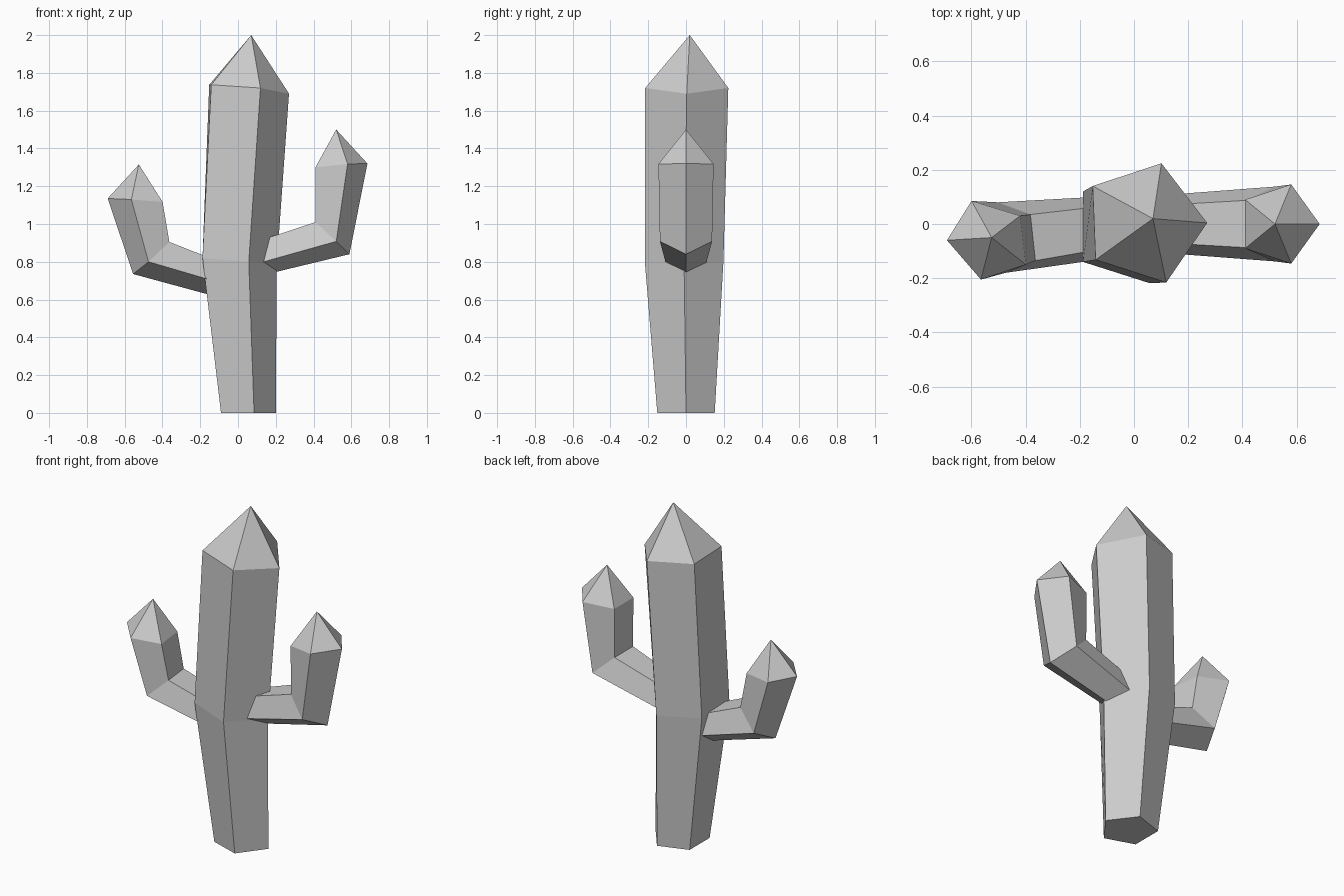
import bpy, bmesh

if "Cube" in bpy.data.objects:
    bpy.data.objects.remove(bpy.data.objects["Cube"])


def ring(outer, side, inner, side_w, inner_w, yc=0.0, skew=0.0):
    """Five-sided section: one outer point, a pair of sides, a pair of inner points (x, z)."""
    offsets = [(outer, 0), (side, -side_w), (inner, -inner_w), (inner, inner_w), (side, side_w)]
    return [(p[0] + skew * dy, yc + dy, p[1]) for p, dy in offsets]


def limb(name, rings, tip):
    """Bridge the sections, cap the base and close the top to a point."""
    bm = bmesh.new()
    loops = [[bm.verts.new(co) for co in r] for r in rings]
    apex = bm.verts.new(tip)
    bm.faces.new(loops[0])
    for i in range(5):
        j = (i + 1) % 5
        for a, b in zip(loops, loops[1:]):
            bm.faces.new((a[i], a[j], b[j], b[i]))
        bm.faces.new((loops[-1][i], loops[-1][j], apex))
    bmesh.ops.recalc_face_normals(bm, faces=bm.faces)
    mesh = bpy.data.meshes.new(name)
    bm.to_mesh(mesh)
    bm.free()
    obj = bpy.data.objects.new(name, mesh)
    bpy.context.collection.objects.link(obj)
    return obj


# Main trunk, widening upwards, with a pointed top
limb("trunk", [
    ring((0.20, 0), (0.085, 0), (-0.09, 0), 0.152, 0.094),
    ring((0.205, 0.78), (0.057, 0.80), (-0.188, 0.82), 0.208, 0.13, -0.01),
    ring((0.27, 1.69), (0.11, 1.72), (-0.147, 1.737), 0.22, 0.136, 0.004, -0.04),
], (0.07, 0.02, 2.0))

# Right arm, base slightly sunk into the trunk
limb("right_arm", [
    ring((0.15, 0.734), (0.10, 0.79), (0.12, 0.914), 0.106, 0.07),
    ring((0.59, 0.84), (0.52, 0.908), (0.41, 1.01), 0.138, 0.087),
    ring((0.685, 1.32), (0.58, 1.318), (0.41, 1.30), 0.146, 0.09),
], (0.52, 0, 1.5))

# Left arm, lower and turned a little
limb("left_arm", [
    ring((-0.12, 0.617), (-0.13, 0.696), (-0.13, 0.81), 0.115, 0.078, -0.015, -0.1),
    ring((-0.555, 0.735), (-0.488, 0.80), (-0.373, 0.905), 0.13, 0.085, -0.05, -0.11),
    ring((-0.69, 1.135), (-0.582, 1.13), (-0.41, 1.117), 0.145, 0.09, -0.06, -0.12),
], (-0.525, -0.05, 1.315))
